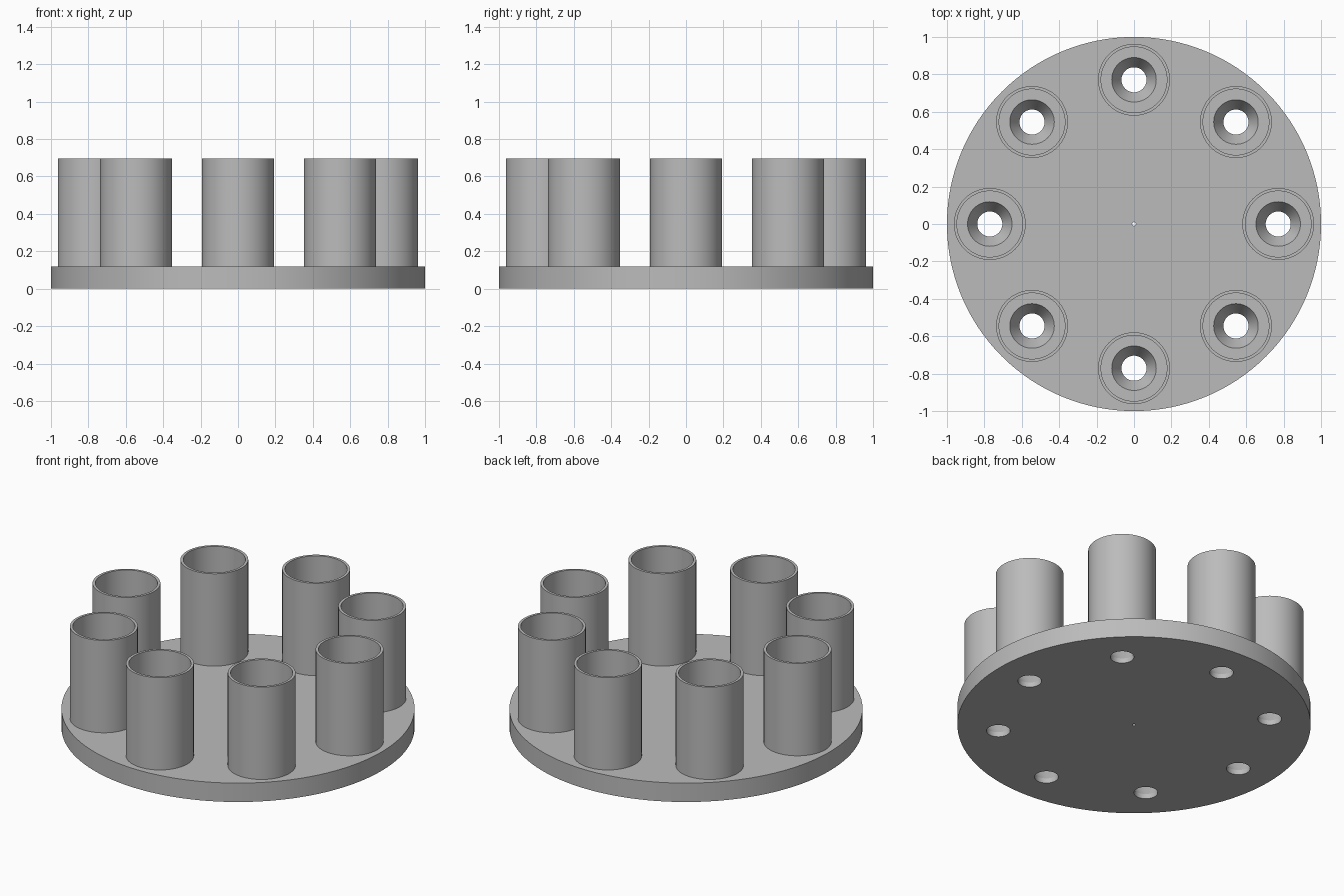
import bpy
import bmesh
from math import cos, sin, pi, radians
from mathutils import Vector

cube = bpy.data.objects.get("Cube")
if cube:
    bpy.data.objects.remove(cube, do_unlink=True)

PLATE_R, PLATE_H = 1.0, 0.118
RING_R, COUNT = 0.771, 8
TUBE_OUT, TUBE_IN, TUBE_TOP = 0.192, 0.176, 0.695
HOLE_R, SINK_R, SINK_Z = 0.067, 0.119, 0.03

grey = bpy.data.materials.new("plain grey")
grey.use_nodes = True
colour = (0.5, 0.5, 0.5, 1)
grey.diffuse_color = colour
grey.node_tree.nodes["Principled BSDF"].inputs["Base Color"].default_value = colour


def lathe(bm, profile, centre=(0, 0), segments=64, ring=False):
    """Turn a (radius, z) profile; ring closes it on itself, else cap both ends."""
    loops = []
    for r, z in profile:
        loops.append([bm.verts.new((centre[0] + r * cos(2 * pi * i / segments),
                                    centre[1] + r * sin(2 * pi * i / segments), z))
                      for i in range(segments)])
    pairs = list(zip(loops, loops[1:]))
    if ring:
        pairs.append((loops[-1], loops[0]))
    else:
        bm.faces.new(loops[0][::-1])
        bm.faces.new(loops[-1])
    for a, b in pairs:
        for i in range(segments):
            j = (i + 1) % segments
            bm.faces.new((a[i], a[j], b[j], b[i]))


def make_object(name, bm):
    bmesh.ops.recalc_face_normals(bm, faces=bm.faces)
    mesh = bpy.data.meshes.new(name)
    bm.to_mesh(mesh)
    bm.free()
    mesh.materials.append(grey)
    obj = bpy.data.objects.new(name, mesh)
    bpy.context.collection.objects.link(obj)
    return obj


def select_only(obj):
    bpy.ops.object.select_all(action='DESELECT')
    obj.select_set(True)
    bpy.context.view_layer.objects.active = obj


def smooth(obj):
    select_only(obj)
    bpy.ops.object.shade_smooth_by_angle(angle=radians(25))


centres = [Vector((RING_R * cos(2 * pi * i / COUNT), RING_R * sin(2 * pi * i / COUNT)))
           for i in range(COUNT)]

# Round base plate
bm = bmesh.new()
lathe(bm, [(PLATE_R, 0), (PLATE_R, PLATE_H)], segments=128)
plate = make_object("base_plate", bm)

# Countersunk holes under the tubes and a pin hole in the middle
bm = bmesh.new()
over = 0.02
flare = over * (SINK_R - HOLE_R) / (PLATE_H - SINK_Z)
for c in centres:
    lathe(bm, [(HOLE_R, -over), (HOLE_R, SINK_Z), (SINK_R + flare, PLATE_H + over)], c)
lathe(bm, [(0.01, -over), (0.01, PLATE_H + over)], segments=12)
cutter = make_object("hole_cutter", bm)
cutter.hide_render = True

cut = plate.modifiers.new("holes", 'BOOLEAN')
cut.operation = 'DIFFERENCE'
cut.solver = 'EXACT'
cut.object = cutter
select_only(plate)
bpy.ops.object.modifier_apply(modifier=cut.name)
bpy.data.objects.remove(cutter, do_unlink=True)
smooth(plate)

# Ring of open tubes, seated slightly into the plate
for n, c in enumerate(centres, 1):
    bm = bmesh.new()
    seat = PLATE_H - 0.01
    lathe(bm, [(TUBE_OUT, seat), (TUBE_OUT, TUBE_TOP),
               (TUBE_IN, TUBE_TOP), (TUBE_IN, seat)], c, ring=True)
    smooth(make_object(f"tube_{n}", bm))
